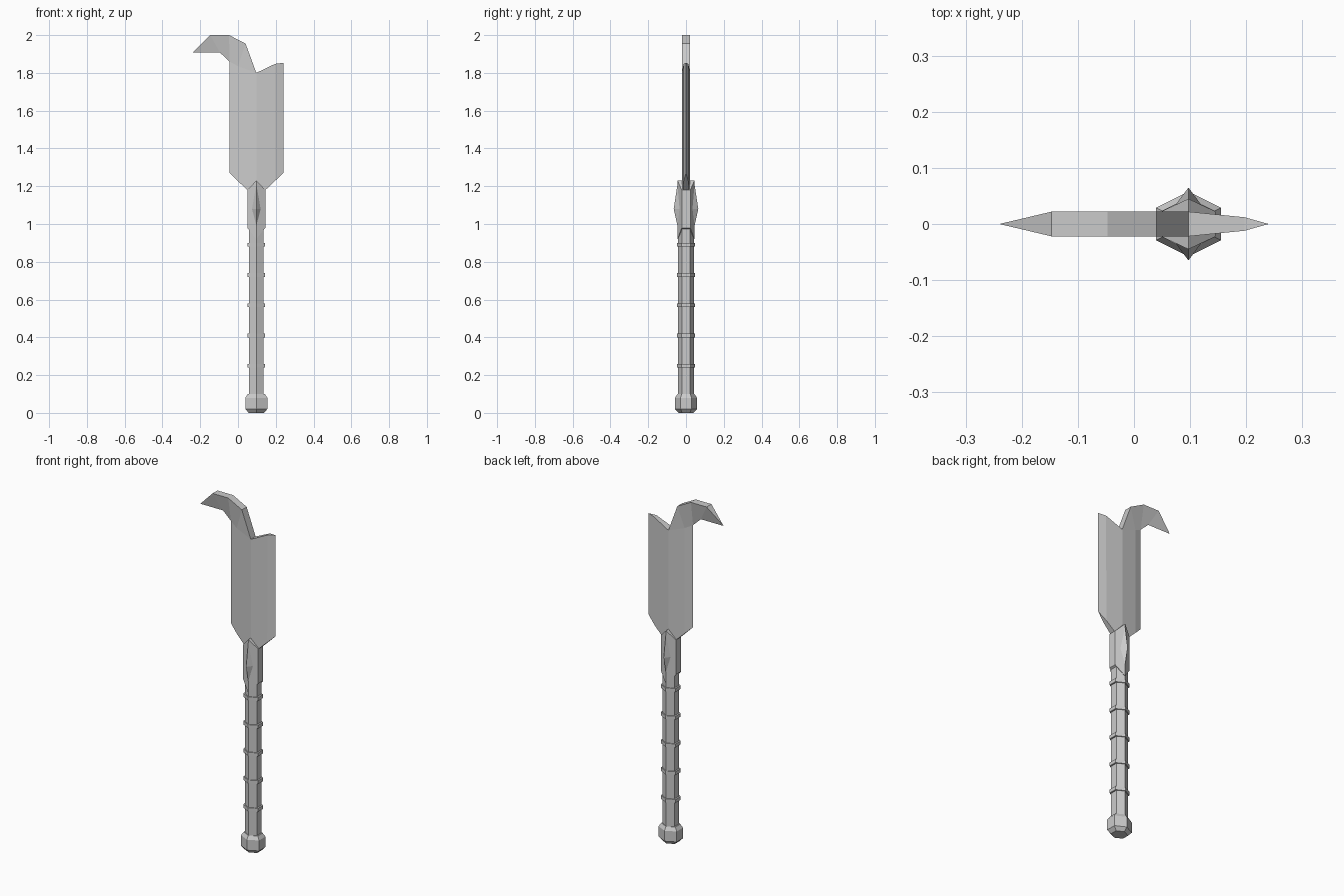
import bpy
import bmesh

cube = bpy.data.objects.get("Cube")
if cube:
    bpy.data.objects.remove(cube, do_unlink=True)

AXIS_X = 0.097

steel = bpy.data.materials.new("plain grey steel")
steel.use_nodes = True
grey = (0.6, 0.6, 0.6, 1)
steel.diffuse_color = grey
steel.node_tree.nodes["Principled BSDF"].inputs["Base Color"].default_value = grey


def finish(name, bm):
    bmesh.ops.recalc_face_normals(bm, faces=bm.faces)
    mesh = bpy.data.meshes.new(name)
    bm.to_mesh(mesh)
    bm.free()
    mesh.materials.append(steel)
    obj = bpy.data.objects.new(name, mesh)
    bpy.context.collection.objects.link(obj)
    return obj


def hexagon(rx, ry):
    """Six-sided section with corners on the front and back."""
    return [(0, -ry), (rx, -ry / 2), (rx, ry / 2),
            (0, ry), (-rx, ry / 2), (-rx, -ry / 2)]


def hex_loft(name, sections):
    """Stack hexagons given as (z, rx, ry) and cap both ends."""
    bm = bmesh.new()
    rings = [[bm.verts.new((AXIS_X + x, y, z)) for x, y in hexagon(rx, ry)]
             for z, rx, ry in sections]
    for low, high in zip(rings, rings[1:]):
        for i in range(6):
            j = (i + 1) % 6
            bm.faces.new((low[i], low[j], high[j], high[i]))
    bm.faces.new(rings[0])
    bm.faces.new(rings[-1])
    return finish(name, bm)


# Pommel, grip and grip rings
hex_loft("pommel", [(0, 0.04, 0.04), (0.02, 0.058, 0.058),
                    (0.08, 0.058, 0.058), (0.1, 0.045, 0.045)])
hex_loft("grip", [(0.09, 0.038, 0.042), (1.0, 0.038, 0.042)])
for n in range(5):
    z = 0.25 + 0.16 * n
    hex_loft(f"grip_ring_{n + 1}", [(z - 0.01, 0.047, 0.047), (z + 0.01, 0.047, 0.047)])

# Collar with pointed ends on its front and back ridges
bm = bmesh.new()
section = hexagon(0.048, 0.045)
low = [bm.verts.new((AXIS_X + x, y, 0.98 if x else 0.92)) for x, y in section]
high = [bm.verts.new((AXIS_X + x, y, 1.18 if x else 1.23)) for x, y in section]
base = bm.verts.new((AXIS_X, 0, 0.95))
crown = bm.verts.new((AXIS_X, 0, 1.23))
for i in range(6):
    j = (i + 1) % 6
    bm.faces.new((low[i], low[j], high[j], high[i]))
    bm.faces.new((low[j], low[i], base))
    bm.faces.new((high[i], high[j], crown))
finish("collar", bm)

# Diamond studs on the collar ridges
for name, side in (("front_stud", -1), ("back_stud", 1)):
    bm = bmesh.new()
    rim = [bm.verts.new((AXIS_X + x, side * y, z)) for x, y, z in
           ((0, 0.045, 1.21), (0.023, 0.034, 1.08), (0, 0.045, 0.99), (-0.023, 0.034, 1.08))]
    apex = bm.verts.new((AXIS_X, side * 0.065, 1.08))
    for i in range(4):
        bm.faces.new((rim[i], rim[(i + 1) % 4], apex))
    bm.faces.new(rim)
    finish(name, bm)

# Blade points: x, z, half thickness
T = 0.022
points = {
    "tip": (-0.24, 1.907, 0), "hook_top": (-0.147, 2.0, T),
    "crest": (-0.047, 2.0, T), "shoulder": (0.04, 1.955, T),
    "notch": (AXIS_X, 1.80, T), "bevel_top": (0.197, 1.848, 0.012),
    "edge_top": (0.24, 1.853, 0), "edge_low": (0.24, 1.27, 0),
    "bevel_low": (0.195, 1.227, 0.012), "root_left": (0.145, 1.18, 0.017),
    "root": (AXIS_X, 1.18, T), "root_right": (0.049, 1.18, 0.017),
    "back_low": (0, 1.227, 0.012), "spine_low": (-0.045, 1.27, 0),
    "spine_top": (-0.045, 1.86, 0), "hook_under": (-0.095, 1.907, 0),
}
outline = list(points)
points["back_top"] = (0, 1.835, 0.012)
panels = [
    "tip hook_top hook_under",
    "hook_top crest spine_top hook_under",
    "crest shoulder back_top spine_top",
    "shoulder notch back_top",
    "back_top notch root root_right back_low",
    "spine_top back_top back_low spine_low",
    "notch bevel_top bevel_low root_left root",
    "bevel_top edge_top edge_low bevel_low",
]
bm = bmesh.new()
front = {k: bm.verts.new((x, -t, z)) for k, (x, z, t) in points.items()}
back = {k: bm.verts.new((x, t, z)) if t else front[k] for k, (x, z, t) in points.items()}
for panel in panels:
    for half in (front, back):
        bm.faces.new([half[k] for k in panel.split()])
# Close the thick rim between the two halves
for a, b in zip(outline, outline[1:] + outline[:1]):
    corners = list(dict.fromkeys((front[a], front[b], back[b], back[a])))
    if len(corners) > 2:
        bm.faces.new(corners)
finish("blade", bm)
